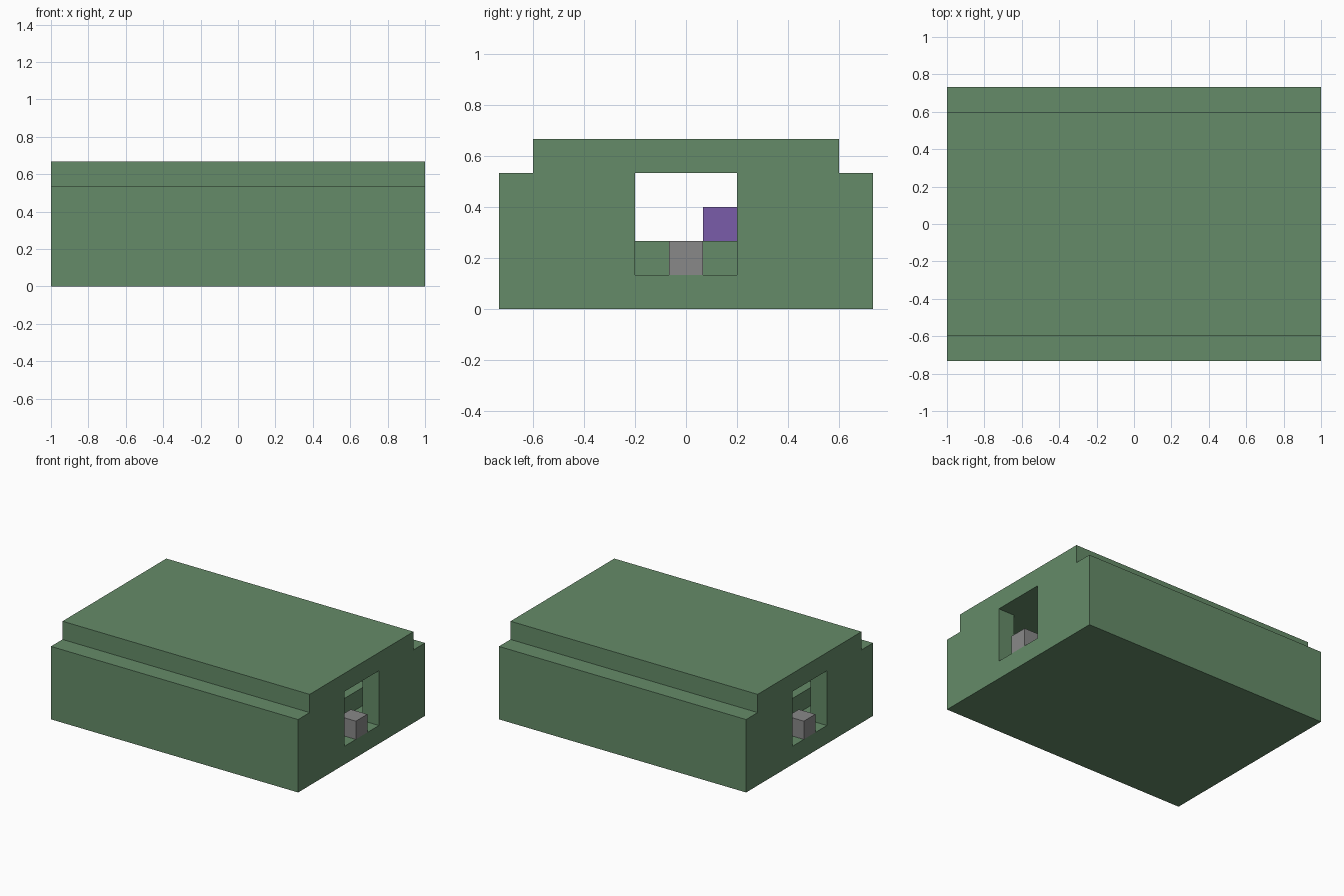
import bpy
import bmesh
from mathutils import Vector

if "Cube" in bpy.data.objects:
    bpy.data.objects.remove(bpy.data.objects["Cube"], do_unlink=True)

U = 2 / 15  # one block


def material(name, color):
    m = bpy.data.materials.new(name)
    m.use_nodes = True
    m.diffuse_color = (*color, 1)
    m.node_tree.nodes["Principled BSDF"].inputs["Base Color"].default_value = (*color, 1)
    return m


green = material("moss green", (0.13, 0.26, 0.14))
gray = material("stone gray", (0.25, 0.25, 0.25))
purple = material("purple", (0.195, 0.107, 0.40))


def prism(name, points, direction, mat):
    """Extrude a closed outline, given in block units, along a direction."""
    bm = bmesh.new()
    face = bm.faces.new([bm.verts.new(Vector(p) * U) for p in points])
    ext = bmesh.ops.extrude_face_region(bm, geom=[face])
    moved = [v for v in ext["geom"] if isinstance(v, bmesh.types.BMVert)]
    bmesh.ops.translate(bm, verts=moved, vec=Vector(direction) * U)
    bmesh.ops.recalc_face_normals(bm, faces=bm.faces)
    mesh = bpy.data.meshes.new(name)
    bm.to_mesh(mesh)
    bm.free()
    mesh.materials.append(mat)
    obj = bpy.data.objects.new(name, mesh)
    bpy.context.collection.objects.link(obj)
    return obj


def box(name, x0, x1, y0, y1, z0, z1, mat):
    base = [(x0, y0, z0), (x1, y0, z0), (x1, y1, z0), (x0, y1, z0)]
    return prism(name, base, (0, 0, z1 - z0), mat)


# Outer shell with a stepped roof
half = [(5.5, 0), (5.5, 4), (4.5, 4), (4.5, 5)]
section = half + [(-y, z) for y, z in reversed(half)]
shell = prism("shell", [(-7.5, y, z) for y, z in section], (15, 0, 0), green)

# Room and its two end doorways, cut as one cross-shaped plan
arm = [(8, -1.5), (8, 1.5), (6.5, 1.5), (6.5, 4.5)]
quarter = arm + [(-6.5, 4.5), (-6.5, 1.5), (-8, 1.5), (-8, -1.5)]
plan = quarter + [(-6.5, -1.5), (-6.5, -4.5), (6.5, -4.5), (6.5, -1.5)]
cutter = prism("room_cutter", [(x, y, 1) for x, y in plan], (0, 0, 3), green)
cutter.hide_render = True

cut = shell.modifiers.new("room", "BOOLEAN")
cut.operation = "DIFFERENCE"
cut.solver = "EXACT"
cut.object = cutter
bpy.context.view_layer.objects.active = shell
bpy.ops.object.modifier_apply(modifier=cut.name)
bpy.data.objects.remove(cutter, do_unlink=True)

# Raised platform inside, with a small block on it
box("inner_platform", -5.5, 5.5, -3.5, 3.5, 1, 2, green)
box("purple_block", -0.5, 0.5, 0.5, 1.5, 2, 3, purple)

# Stone step in each doorway
for side, x in (("left", 6.5), ("right", -7.5)):
    box(side + "_door_step", x, x + 1, -0.5, 0.5, 1, 2, gray)
